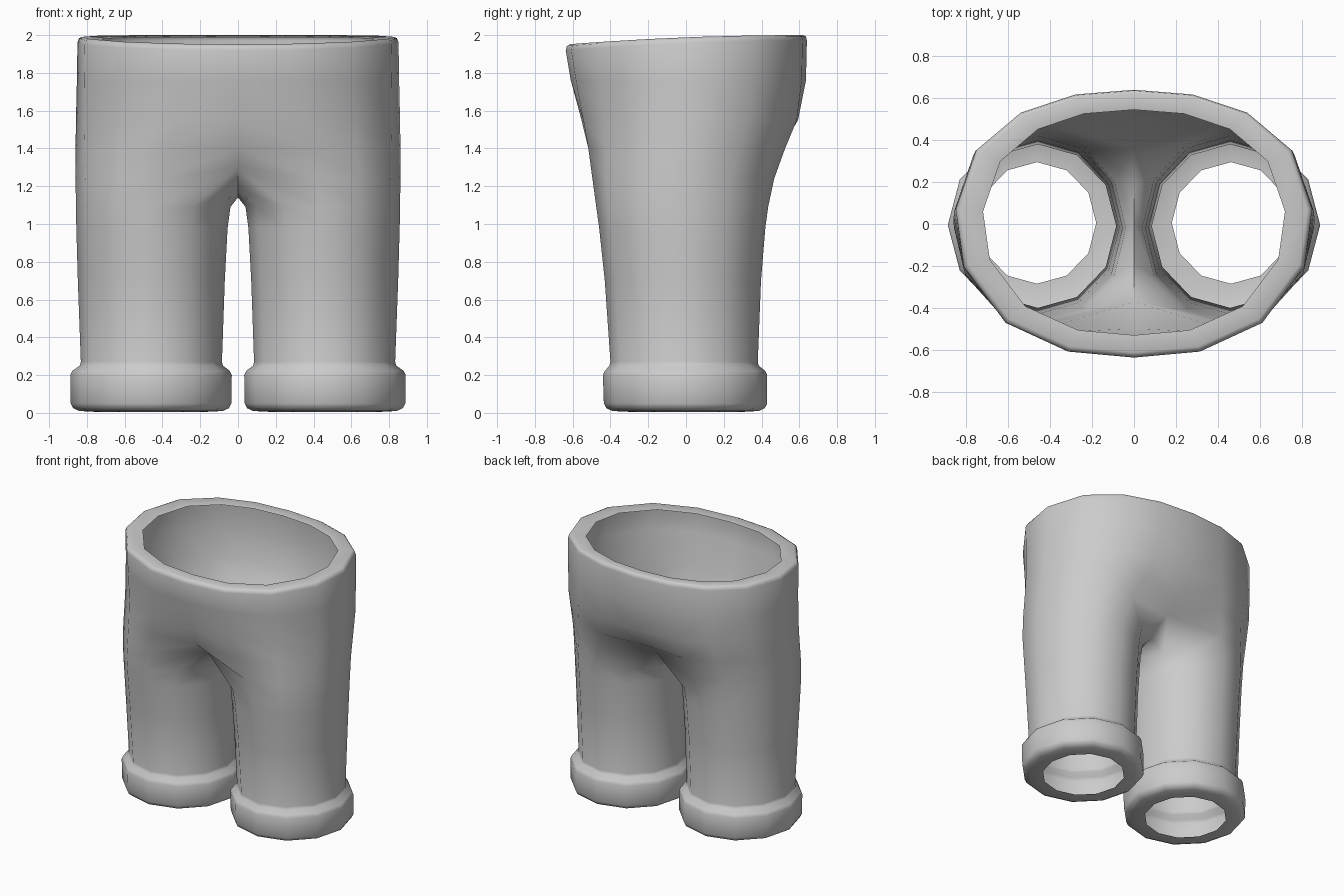
import bpy, bmesh, math

if "Cube" in bpy.data.objects:
    bpy.data.objects.remove(bpy.data.objects["Cube"])

grey = bpy.data.materials.new("plain grey")
grey.diffuse_color = (0.6, 0.6, 0.6, 1)
grey.use_nodes = True
grey.node_tree.nodes["Principled BSDF"].inputs["Base Color"].default_value = grey.diffuse_color

# Half waist outline, front centre round to back centre
WAIST = [(0, -1), (.37, -.955), (.72, -.74), (.955, -.32), (1, .11),
         (.885, .55), (.635, .83), (.33, .965), (0, 1)]


def waist(xs, front, back):
    return [(x * xs, y * (back if y > 0 else front)) for x, y in WAIST]


def leg(x0, x1, front, back):
    cx, rx, cy, ry = (x0 + x1) / 2, (x1 - x0) / 2, (back - front) / 2, (back + front) / 2
    angles = [math.radians(30 * (k - 4)) for k in range(12)]
    return [(cx + rx * math.cos(a), cy + ry * math.sin(a)) for a in angles]


def rim_height(y):
    return 2.0 - 0.05 * max(0, (0.6 - y) / 1.24) ** 2


bm = bmesh.new()


def add_ring(points):
    return [bm.verts.new(p) for p in points]


def bridge(a, b, closed):
    n = len(a)
    for i in range(n if closed else n - 1):
        j = (i + 1) % n
        bm.faces.new((a[i], b[i], b[j], a[j]))


# Waist opening: inward lip, rounded edge, then down the hips
rings = []
for xs, front, back, drop in [(.72, .53, .545, .012), (.825, .612, .622, 0),
                              (.842, .63, .636, .008), (.85, .637, .64, .03)]:
    rings.append(add_ring([(x, y, rim_height(y) - drop) for x, y in waist(xs, front, back)]))
for z, xs, front, back, t in [(1.76, .853, .61, .635, 0), (1.55, .858, .565, .605, .15),
                              (1.40, .86, .53, .535, .45)]:
    hip, thigh = waist(xs, front, back), leg(.0, xs, front, back)
    ring = []
    for i in range(9):
        x = hip[i][0] * (1 - t) + thigh[i][0] * t if 0 < i < 8 else 0
        ring.append((x, hip[i][1] * (1 - t) + thigh[i][1] * t, z))
    rings.append(add_ring(ring))

# Crotch: outer half ring closed by a saddle on the centre line
hip, thigh = waist(.86, .50, .47), leg(.0, .86, .50, .47)
ring = [(.2 * h[0] + .8 * l[0], .2 * h[1] + .8 * l[1], 1.24) for h, l in zip(hip, thigh)]
ring[0], ring[8] = (0, -.37, 1.30), (0, .36, 1.29)
crotch = add_ring(ring)
rings.append(crotch)
for a, b in zip(rings, rings[1:]):
    bridge(a, b, False)
previous = crotch + add_ring([(0, .19, 1.18), (0, 0, 1.14), (0, -.19, 1.18)])

# Leg, cuff and inward hem
for z, x0, x1, front, back in [
        (1.09, .04, .858, .475, .435), (.98, .055, .856, .46, .42), (.7, .07, .848, .43, .397),
        (.27, .085, .832, .40, .38), (.25, .08, .838, .405, .385), (.222, .043, .878, .43, .42),
        (.20, .033, .888, .44, .43), (.05, .035, .886, .435, .43), (.025, .048, .873, .422, .417),
        (.01, .08, .84, .39, .385), (.005, .18, .745, .285, .295)]:
    current = add_ring([(x, y, z) for x, y in leg(x0, x1, front, back)])
    bridge(previous, current, True)
    previous = current

# Mirror to the other leg and weld along the centre line
both = bmesh.ops.duplicate(bm, geom=bm.verts[:] + bm.edges[:] + bm.faces[:])["geom"]
for v in both:
    if isinstance(v, bmesh.types.BMVert):
        v.co.x = -v.co.x
bmesh.ops.reverse_faces(bm, faces=[f for f in both if isinstance(f, bmesh.types.BMFace)])
bmesh.ops.remove_doubles(bm, verts=bm.verts[:], dist=0.0005)

mesh = bpy.data.meshes.new("trousers")
bm.to_mesh(mesh)
bm.free()
mesh.materials.append(grey)
trousers = bpy.data.objects.new("trousers", mesh)
bpy.context.collection.objects.link(trousers)
bpy.context.view_layer.objects.active = trousers
trousers.select_set(True)
bpy.ops.object.shade_smooth_by_angle(angle=math.radians(75))
